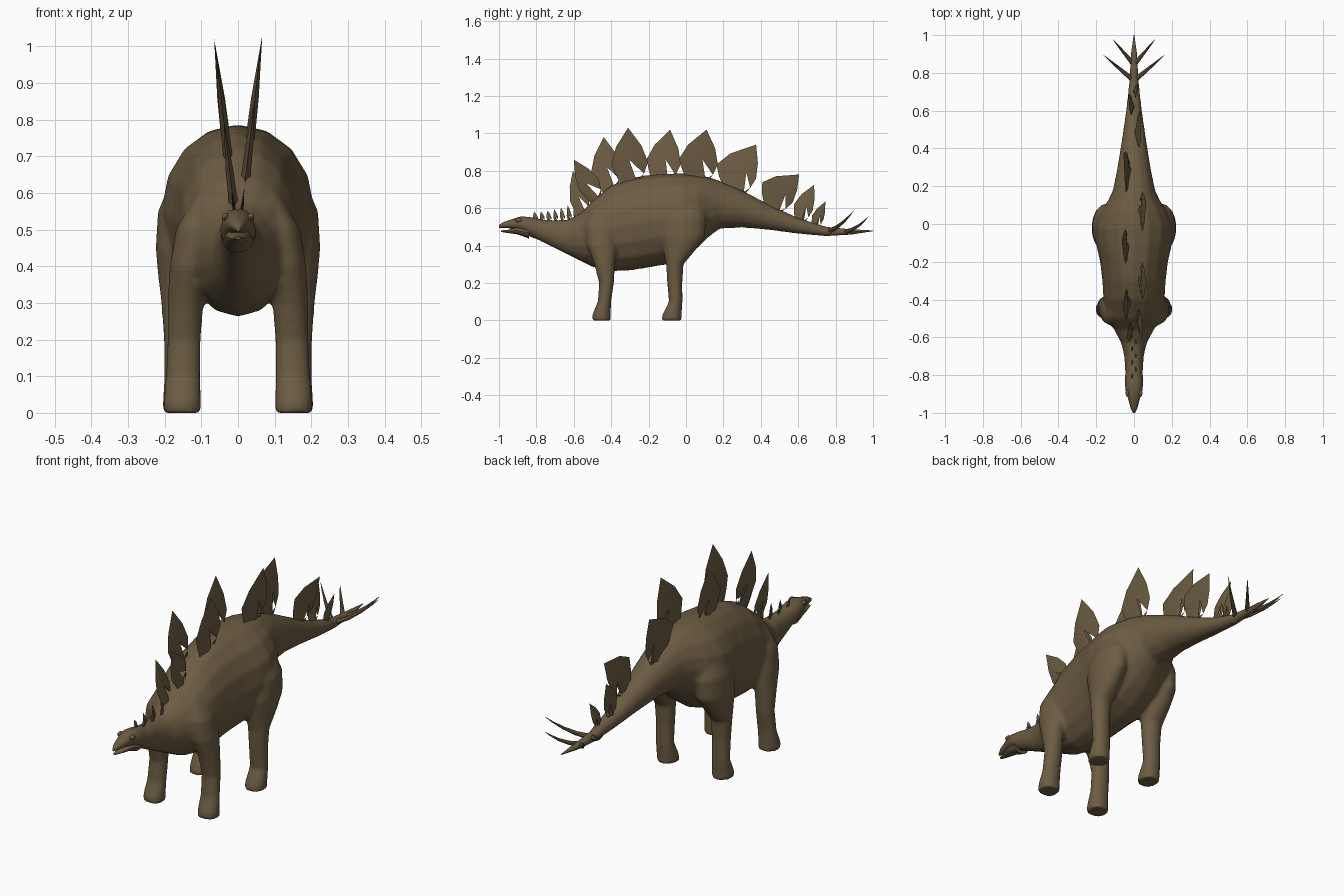
import bpy, bmesh, math
from mathutils import Vector

cube = bpy.data.objects.get("Cube")
if cube:
    bpy.data.objects.remove(cube, do_unlink=True)

hide_mat = bpy.data.materials.new("brown_hide")
hide_mat.use_nodes = True
BROWN = (0.150, 0.107, 0.055, 1)
hide_mat.diffuse_color = BROWN
hide_mat.node_tree.nodes["Principled BSDF"].inputs["Base Color"].default_value = BROWN


def finish(bm, name, angle=40):
    """Turn a bmesh into a named, shaded object."""
    bmesh.ops.recalc_face_normals(bm, faces=bm.faces)
    mesh = bpy.data.meshes.new(name)
    bm.to_mesh(mesh)
    bm.free()
    mesh.materials.append(hide_mat)
    obj = bpy.data.objects.new(name, mesh)
    bpy.context.collection.objects.link(obj)
    bpy.ops.object.select_all(action='DESELECT')
    obj.select_set(True)
    bpy.context.view_layer.objects.active = obj
    bpy.ops.object.shade_smooth_by_angle(angle=math.radians(angle))
    return obj


def skin(bm, rings):
    """Bridge consecutive rings of points and cap both ends."""
    loops = [[bm.verts.new(p) for p in ring] for ring in rings]
    n = len(loops[0])
    for a, b in zip(loops, loops[1:]):
        for i in range(n):
            j = (i + 1) % n
            bm.faces.new((a[i], a[j], b[j], b[i]))
    bm.faces.new(loops[0])
    bm.faces.new(loops[-1])


def ring(centre, u, v, sides=16):
    turns = [math.tau * i / sides for i in range(sides)]
    return [Vector(centre) + Vector(u) * math.cos(t) + Vector(v) * math.sin(t) for t in turns]


def along_y(sections, sides=16):
    """Sections are y, half width, bottom, top."""
    return [ring((0, y, (lo + hi) / 2), (w, 0, 0), (0, 0, (hi - lo) / 2), sides)
            for y, w, lo, hi in sections]


def limb(sections, side):
    """Sections are z, x, y, half width, half depth."""
    return [ring((side * x, y, z), (rx, 0, 0), (0, ry, 0)) for z, x, y, rx, ry in sections]


# Body, neck and tail with four legs, fused into one skin
TORSO = [(-.86, .043, .46, .55), (-.8, .046, .435, .542), (-.7, .052, .385, .537),
         (-.63, .068, .35, .54), (-.56, .105, .315, .575), (-.5, .145, .285, .645),
         (-.4, .162, .262, .722), (-.3, .168, .266, .762), (-.2, .18, .282, .778),
         (-.1, .203, .3, .785), (-.02, .208, .33, .787), (.06, .18, .385, .78),
         (.12, .14, .445, .767), (.18, .112, .49, .747), (.3, .088, .497, .695),
         (.45, .064, .483, .618), (.6, .042, .463, .548), (.75, .026, .449, .502),
         (.9, .018, .458, .488)]
FORELEG = [(0, .152, -.452, .053, .052), (.03, .152, -.452, .052, .05),
           (.1, .15, -.436, .048, .036), (.2, .147, -.425, .046, .04),
           (.3, .143, -.435, .049, .056), (.4, .132, -.45, .055, .08),
           (.5, .115, -.46, .055, .08), (.6, .085, -.455, .03, .05)]
HINDLEG = [(0, .155, -.077, .052, .055), (.03, .155, -.075, .051, .052),
           (.1, .157, -.055, .045, .037), (.2, .157, -.06, .046, .041),
           (.3, .158, -.06, .052, .047), (.38, .157, -.035, .062, .09),
           (.45, .154, -.02, .071, .122), (.55, .143, -.01, .076, .12),
           (.66, .11, 0, .06, .08)]
bm = bmesh.new()
skin(bm, along_y(TORSO))
for side in (-1, 1):
    skin(bm, limb(FORELEG, side))
    skin(bm, limb(HINDLEG, side))
body = finish(bm, "body")
fuse = body.modifiers.new("fuse", 'REMESH')
fuse.mode = 'VOXEL'
fuse.voxel_size = .009
fuse.use_smooth_shade = True
relax = body.modifiers.new("relax", 'SMOOTH')
relax.factor = .5
relax.iterations = 8

# Tail tip, head and jaw
bm = bmesh.new()
skin(bm, along_y([(.8, .021, .455, .492), (.9, .016, .461, .487), (1, .002, .477, .481)], 10))
finish(bm, "tail_tip")

bm = bmesh.new()
skin(bm, along_y([(-1, .006, .495, .51), (-.975, .018, .494, .526), (-.93, .03, .492, .541),
                  (-.88, .045, .478, .557), (-.83, .049, .447, .551), (-.76, .042, .42, .538)], 12))
finish(bm, "head", 60)

bm = bmesh.new()
skin(bm, along_y([(-.99, .007, .473, .481), (-.95, .019, .467, .485),
                  (-.9, .034, .46, .502), (-.84, .042, .438, .5)], 12))
finish(bm, "lower_jaw")

# Brow bumps over the eyes
bm = bmesh.new()
for side in (-1, 1):
    bump = bmesh.ops.create_uvsphere(bm, u_segments=10, v_segments=6, radius=.014)["verts"]
    bmesh.ops.scale(bm, vec=(.7, 1.4, .8), verts=bump)
    bmesh.ops.translate(bm, vec=(side * .035, -.895, .535), verts=bump)
finish(bm, "eyes")


# Back plates: thin leaf shapes leaning outward, alternating sides
def lean(side, y, z, bulge=0):
    return Vector((side * (.01 + .117 * (z - .55)) + bulge, y, z))


LEAF = [(0, .45), (.2, .78), (.4, 1), (.68, .7)]


def plate(bm, side, base, tip, front, back, thick):
    base, tip = Vector(base), Vector(tip)
    axis = tip - base
    across = Vector((axis.y, -axis.x)).normalized()
    rim = [base + axis * u - across * v * front for u, v in LEAF] + [tip]
    rim += [base + axis * u + across * v * back for u, v in reversed(LEAF)]
    edge = [bm.verts.new(lean(side, *p)) for p in rim]
    for bulge in (-thick, thick):
        low, mid = [bm.verts.new(lean(side, *(base + axis * u), bulge * f))
                    for u, f in ((0, 1), (.45, .8))]
        half = len(edge) // 2
        for i in range(len(edge) - 1):
            if i in (0, len(edge) - 2):
                bm.faces.new((edge[i], edge[i + 1], mid, low))
            else:
                bm.faces.new((edge[i], edge[i + 1], mid))
        bm.faces.new((edge[-1], edge[0], low))


PLATES = [((-.55, .55), (-.605, .8), .05, .055), ((-.48, .63), (-.6, .86), .05, .07),
          ((-.41, .69), (-.44, .98), .085, .08), ((-.3, .72), (-.31, 1.03), .095, .1),
          ((-.13, .73), (-.085, 1.02), .1, .085), ((.07, .73), (.11, 1.02), .125, .085),
          ((.28, .67), (.375, .94), .165, .06), ((.47, .58), (.605, .78), .14, .055),
          ((.61, .52), (.685, .725), .065, .04), ((.69, .49), (.745, .635), .04, .025)]
for i, (base, tip, front, back) in enumerate(PLATES):
    bm = bmesh.new()
    plate(bm, (-1, 1)[i % 2], base, tip, front, back, .013)
    finish(bm, f"back_plate_{i + 1}", 50)

# Small neck spines
bm = bmesh.new()
for i in range(7):
    y = -.8 + .036 * i
    plate(bm, (-1, 1)[i % 2], (y, .525), (y - .012, .582 + .0013 * i * i), .013, .013, .005)
finish(bm, "neck_spines")


# Paired tail spikes, curving upward to a point
def spike(bm, base, tip, radius):
    base, tip = Vector(base), Vector(tip)
    axis = (tip - base).normalized()
    u = axis.orthogonal().normalized()
    v = axis.cross(u)
    rings = []
    for t in (0, .3, .6, .85, 1):
        centre = base.lerp(tip, t) - Vector((0, 0, .06 * t * (1 - t)))
        r = radius * (1 - t) ** .8 + .0008
        rings.append(ring(centre, u * r, v * r, 8))
    skin(bm, rings)


bm = bmesh.new()
for side in (-1, 1):
    spike(bm, (side * .008, .765, .478), (side * .163, .895, .585), .013)
    spike(bm, (side * .006, .85, .474), (side * .11, .975, .555), .012)
finish(bm, "tail_spikes")
